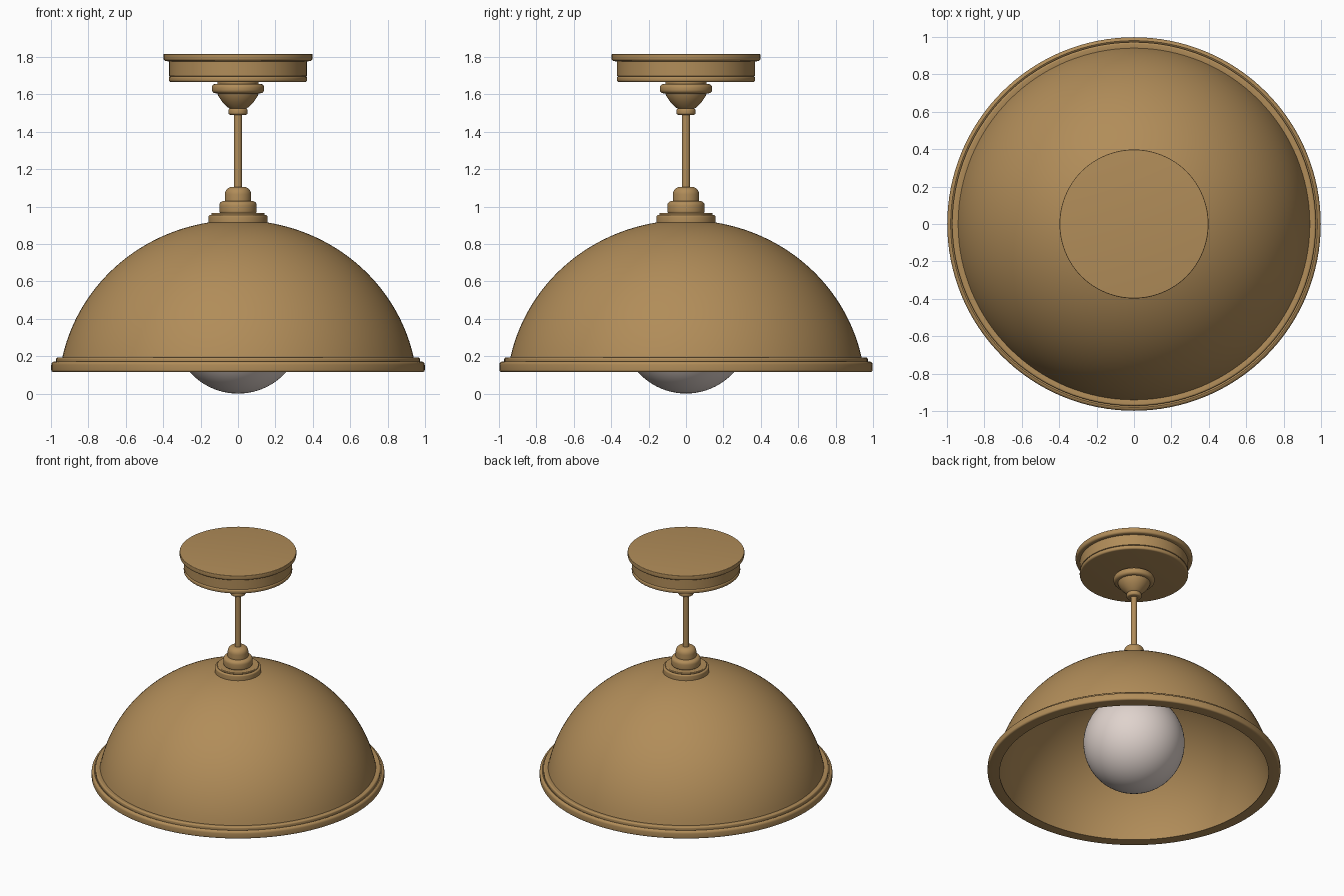
import bpy, bmesh
from math import sin, cos, pi, radians

cube = bpy.data.objects.get("Cube")
if cube:
    bpy.data.objects.remove(cube, do_unlink=True)


def material(name, rgb):
    m = bpy.data.materials.new(name)
    m.use_nodes = True
    m.diffuse_color = (*rgb, 1)
    m.node_tree.nodes["Principled BSDF"].inputs["Base Color"].default_value = (*rgb, 1)
    return m


brass = material("aged brass", (0.44, 0.265, 0.10))
glass = material("frosted white", (0.74, 0.65, 0.61))


def arc(r, z, a, b, start, end, n):
    """Elliptical arc of (radius, height) points; angles in degrees."""
    angles = [radians(start + (end - start) * i / n) for i in range(n + 1)]
    return [(max(r + a * cos(t), 0), z + b * sin(t)) for t in angles]


def step(r, top, bottom, upper, lower):
    """Outer wall of a disc with rounded upper and lower corners."""
    return (arc(r - upper, top - upper, upper, upper, 90, 0, 5)
            + arc(r - lower, bottom + lower, lower, lower, 0, -90, 5))


def lathe(name, profile, mat, segments=96):
    """Revolve a profile of (radius, height) points about the z axis."""
    bm = bmesh.new()
    verts = [bm.verts.new((r, 0, z)) for r, z in profile]
    edges = [bm.edges.new(pair) for pair in zip(verts, verts[1:])]
    bmesh.ops.spin(bm, geom=verts + edges, cent=(0, 0, 0), axis=(0, 0, 1),
                   angle=2 * pi, steps=segments)
    bmesh.ops.remove_doubles(bm, verts=bm.verts, dist=0.0002)
    bmesh.ops.recalc_face_normals(bm, faces=bm.faces)
    mesh = bpy.data.meshes.new(name)
    bm.to_mesh(mesh)
    bm.free()
    mesh.materials.append(mat)
    obj = bpy.data.objects.new(name, mesh)
    bpy.context.collection.objects.link(obj)
    bpy.ops.object.select_all(action="DESELECT")
    obj.select_set(True)
    bpy.context.view_layer.objects.active = obj
    bpy.ops.object.shade_smooth_by_angle(angle=radians(32))
    return obj


# Ceiling plate with a flange above and a bead below
lathe("ceiling_canopy",
      [(0, 1.815)] + step(0.398, 1.815, 1.777, 0.004, 0.015)
      + [(0.368, 1.775), (0.368, 1.697), (0.362, 1.695)]
      + step(0.37, 1.695, 1.665, 0.01, 0.012) + [(0, 1.665)], brass)

# Tapered holder under the plate
lathe("canopy_cone",
      [(0, 1.668), (0.11, 1.668), (0.11, 1.655)]
      + step(0.14, 1.655, 1.605, 0.02, 0.02)
      + [(0.11, 1.605), (0.105, 1.59), (0.085, 1.56), (0.055, 1.53), (0.045, 1.523)]
      + step(0.052, 1.523, 1.49, 0.01, 0.012) + [(0, 1.49)], brass)

lathe("hanging_rod", [(0, 1.5), (0.022, 1.5), (0.022, 1.08), (0, 1.08)], brass, 32)

# Stepped cap on top of the shade
lathe("shade_cap",
      [(0, 1.105)] + arc(0.03, 1.065, 0.04, 0.04, 90, 0, 6) + [(0.07, 1.03)]
      + step(0.1, 1.03, 0.963, 0.025, 0.012) + [(0.1, 0.963)]
      + step(0.142, 0.966, 0.952, 0.005, 0.005)
      + step(0.158, 0.955, 0.9, 0.01, 0.002) + [(0, 0.9)], brass)

# Dome: outer skin, stepped rim, then inner skin
outer = arc(0, 0, 0.96, 0.927, 90, 11.8, 40)
inner = arc(0, 0, 0.93, 0.9, 7.4, 90, 40)
lathe("dome_shade",
      outer + step(0.972, 0.193, 0.165, 0.01, 0.004)
      + step(0.998, 0.172, 0.115, 0.018, 0.012) + [(0.916, 0.115)] + inner,
      brass, 128)

# Bulb and its holder inside the dome
lathe("lamp_socket", [(0, 0.905), (0.09, 0.905), (0.09, 0.66), (0, 0.66)], brass, 48)
lathe("globe_bulb", arc(0, 0.345, 0.345, 0.345, 90, -90, 40), glass, 64)
